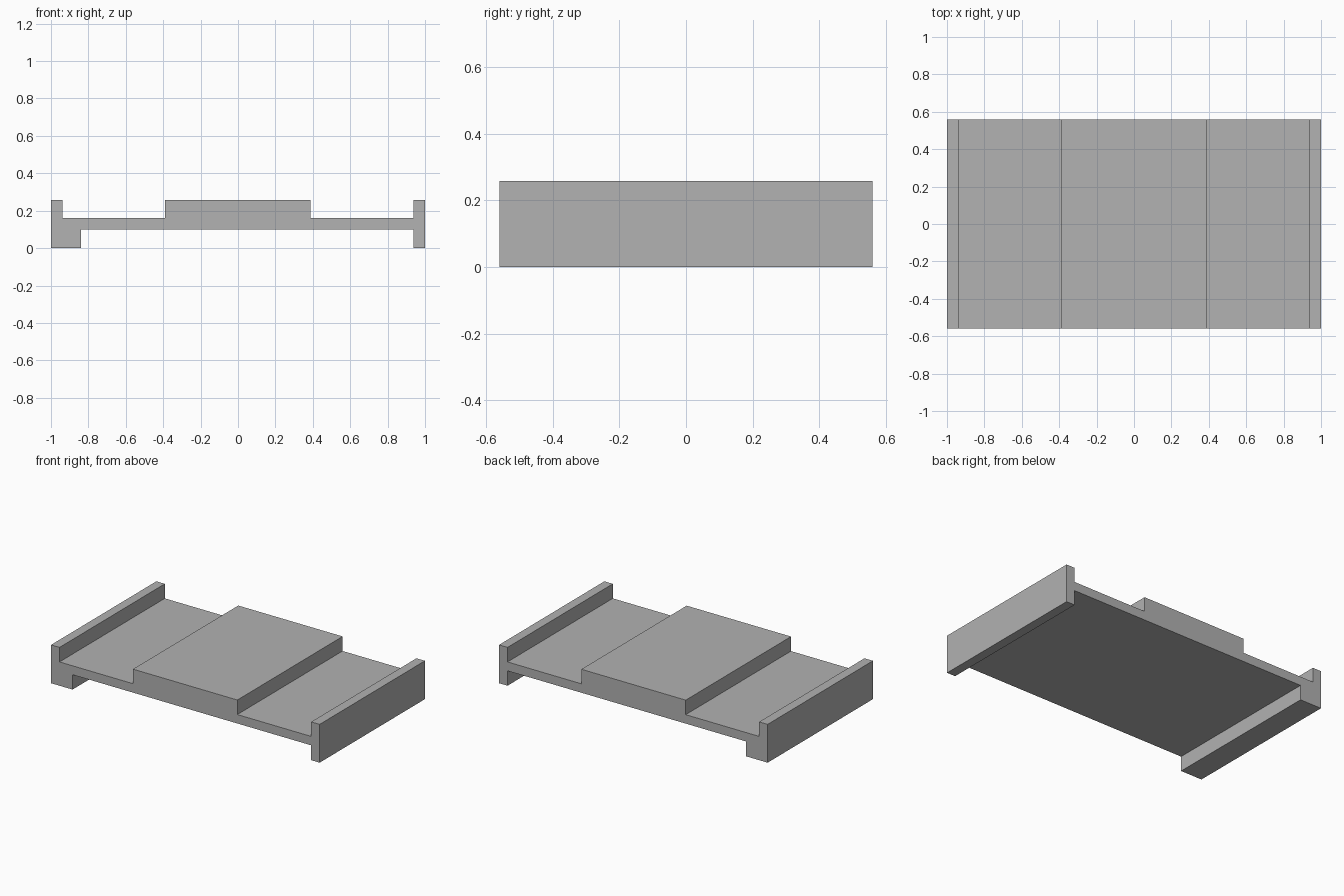
import bpy
import bmesh

cube = bpy.data.objects.get("Cube")
if cube:
    bpy.data.objects.remove(cube, do_unlink=True)

# Plain grey finish
grey = bpy.data.materials.new("plain_grey")
grey.use_nodes = True
colour = (0.445, 0.445, 0.445, 1)
grey.diffuse_color = colour
grey.node_tree.nodes["Principled BSDF"].inputs["Base Color"].default_value = colour

HALF_DEPTH = 0.56
TOP, DECK, UNDER = 0.258, 0.16, 0.10
RIM = 0.937          # inner face of the side rims
PAD_R, PAD_L = -0.39, 0.387
FOOT = -0.84         # inner face of the wide foot


def extrude_profile(name, outline):
    """Extrude an x-z outline from front to back into a solid."""
    bm = bmesh.new()
    front = bm.faces.new([bm.verts.new((x, -HALF_DEPTH, z)) for x, z in outline])
    geom = bmesh.ops.extrude_face_region(bm, geom=[front], use_keep_orig=True)["geom"]
    for v in geom:
        if isinstance(v, bmesh.types.BMVert):
            v.co.y = HALF_DEPTH
    bmesh.ops.recalc_face_normals(bm, faces=bm.faces)
    mesh = bpy.data.meshes.new(name)
    bm.to_mesh(mesh)
    bm.free()
    mesh.materials.append(grey)
    obj = bpy.data.objects.new(name, mesh)
    bpy.context.collection.objects.link(obj)
    return obj


# One solid slab: wide foot, narrow foot, side rims and raised centre pad
extrude_profile("stepped_slab", [
    (-1, 0), (FOOT, 0), (FOOT, UNDER), (RIM, UNDER), (RIM, 0), (1, 0),
    (1, TOP), (RIM, TOP), (RIM, DECK), (PAD_L, DECK), (PAD_L, TOP),
    (PAD_R, TOP), (PAD_R, DECK), (-RIM, DECK), (-RIM, TOP), (-1, TOP),
])
